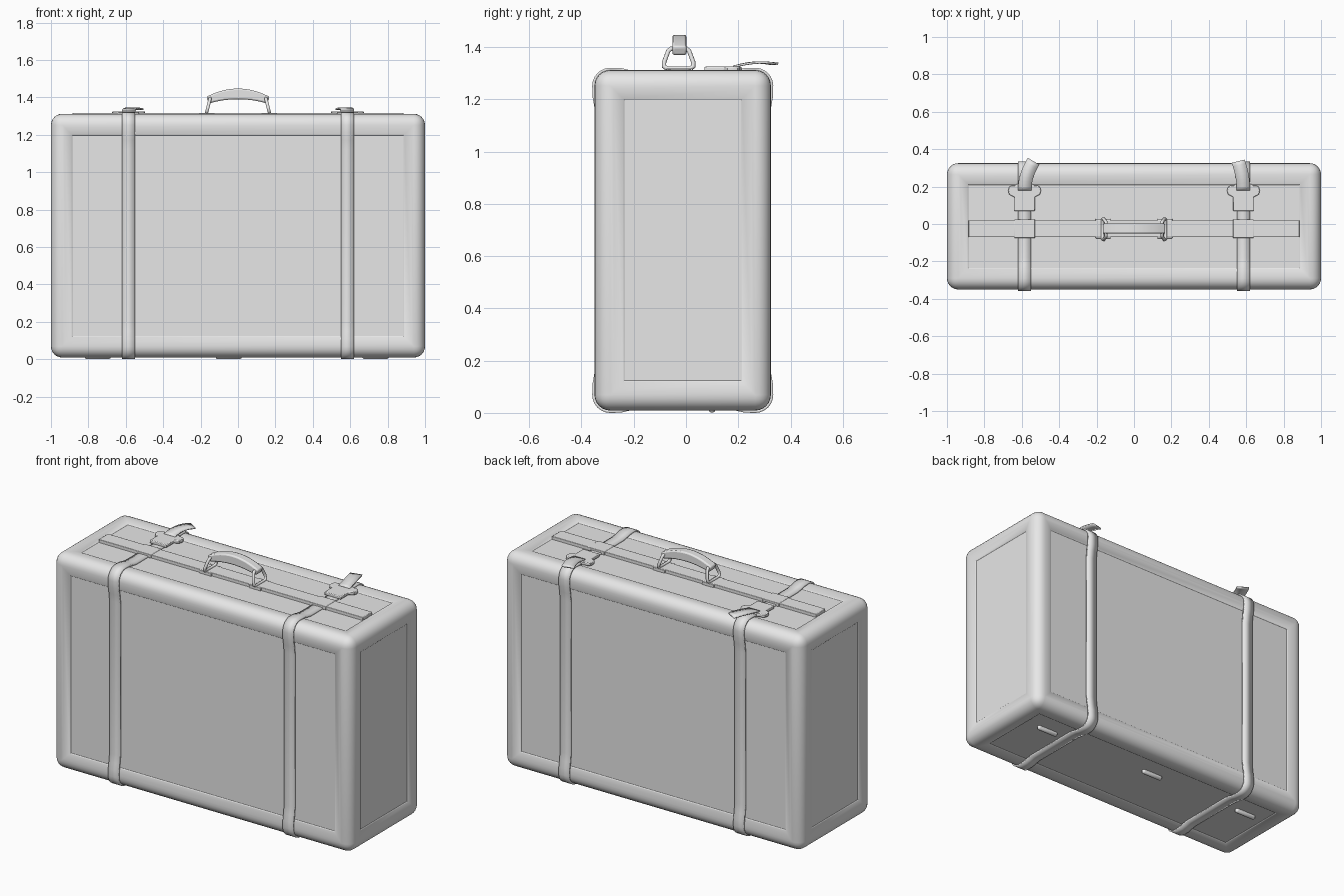
import bpy, bmesh, math
from mathutils import Vector

if "Cube" in bpy.data.objects:
    bpy.data.objects.remove(bpy.data.objects["Cube"], do_unlink=True)

GREY = (0.8, 0.8, 0.8, 1)
mat = bpy.data.materials.new("plain grey")
mat.use_nodes = True
mat.diffuse_color = GREY
mat.node_tree.nodes["Principled BSDF"].inputs["Base Color"].default_value = GREY

HX, HY, HZ = 1.0, 0.3375, 0.6515      # half sizes of the case
CY, CZ = -0.0125, 0.6605              # centre of the case
R = 0.06                              # corner radius
STRIP_Y = -0.025


def finish(ob, angle=35):
    """Apply the material and smooth shading."""
    ob.data.materials.clear()
    ob.data.materials.append(mat)
    bpy.ops.object.select_all(action="DESELECT")
    ob.select_set(True)
    bpy.context.view_layer.objects.active = ob
    bpy.ops.object.shade_smooth_by_angle(angle=math.radians(angle))
    return ob


def from_bmesh(name, bm):
    bmesh.ops.recalc_face_normals(bm, faces=bm.faces)
    mesh = bpy.data.meshes.new(name)
    bm.to_mesh(mesh)
    bm.free()
    ob = bpy.data.objects.new(name, mesh)
    bpy.context.collection.objects.link(ob)
    return ob


def soften(ob, width, segments=2):
    mod = ob.modifiers.new("soft edges", "BEVEL")
    mod.width, mod.segments = width, segments
    mod.limit_method, mod.angle_limit = "ANGLE", math.radians(50)


def box(name, loc, size, bevel=0.003):
    bm = bmesh.new()
    bmesh.ops.create_cube(bm, size=1)
    bmesh.ops.scale(bm, vec=size, verts=bm.verts)
    ob = from_bmesh(name, bm)
    ob.location = loc
    soften(ob, bevel)
    return finish(ob)


def prism(name, outline, thickness, loc, tilt=0, bevel=0.004):
    """Extrude a flat outline evenly to both sides."""
    bm = bmesh.new()
    face = bm.faces.new([bm.verts.new((x, y, -thickness / 2)) for x, y in outline])
    new = bmesh.ops.extrude_face_region(bm, geom=[face])["geom"]
    bmesh.ops.translate(bm, vec=(0, 0, thickness),
                        verts=[v for v in new if isinstance(v, bmesh.types.BMVert)])
    ob = from_bmesh(name, bm)
    ob.location, ob.rotation_euler = loc, (tilt, 0, 0)
    soften(ob, bevel)
    return finish(ob)


def ribbon(name, path, width, thickness, closed=False, turn=0):
    """Flat band along a path; its cross direction turns gradually."""
    bm = bmesh.new()
    rows = []
    for i, p in enumerate(path):
        a = turn * i / (len(path) - 1)
        side = Vector((math.cos(a), math.sin(a), 0)) * width / 2
        rows.append([bm.verts.new(Vector(p) - side), bm.verts.new(Vector(p) + side)])
    following = rows[1:] + (rows[:1] if closed else [])
    for (a, b), (c, d) in zip(rows, following):
        bm.faces.new((a, b, d, c))
    ob = from_bmesh(name, bm)
    mod = ob.modifiers.new("thickness", "SOLIDIFY")
    mod.thickness, mod.offset = thickness, 0
    return finish(ob)


# Case: rounded box with a padded roll around six sunken panels
bm = bmesh.new()
bmesh.ops.create_cube(bm, size=2)
bmesh.ops.scale(bm, vec=(HX, HY, HZ), verts=bm.verts)
bmesh.ops.bevel(bm, geom=bm.edges[:], offset=R, segments=6, profile=0.5, affect="EDGES")
panels = [f for f in bm.faces if f.calc_area() > 0.3]
for thickness, depth in ((0.02, 0), (0.05, -0.009), (0.008, -0.005), (0.008, 0)):
    bmesh.ops.inset_individual(bm, faces=panels, thickness=thickness, depth=depth)
case = from_bmesh("case", bm)
case.location = (0, CY, CZ)
finish(case)

# Strap path: one corner, mirrored into a closed loop
corner = [(HY - 0.17, HZ - 0.010), (HY - 0.13, HZ - 0.004), (HY - 0.10, HZ + 0.003)]
for i in range(7):
    a = math.radians(90 - 15 * i)
    corner.append((HY - R + (R + 0.004) * math.cos(a), HZ - R + (R + 0.004) * math.sin(a)))
corner += [(HY + 0.003, HZ - 0.10), (HY - 0.004, HZ - 0.14), (HY - 0.010, HZ - 0.19)]
loop = corner + [(y, -z) for y, z in reversed(corner)]
loop += [(-y, -z) for y, z in corner] + [(-y, z) for y, z in reversed(corner)]

# Buckle outline: plate with a rounded lug on each side
half = [(0.055, 0.07), (0.055, 0.145), (0.068, 0.15), (0.082, 0.158), (0.088, 0.178),
        (0.082, 0.198), (0.068, 0.206), (0.052, 0.206), (0.042, 0.213)]
buckle_outline = half + [(-x, y) for x, y in reversed(half)]

for label, x, lean, turn in (("right", -0.585, 0.048, -30), ("left", 0.585, -0.028, 14)):
    ribbon(label + "_strap", [(x, CY + y, CZ + z) for y, z in loop], 0.07, 0.01, closed=True)
    prism(label + "_buckle", buckle_outline, 0.02, (x, 0, 1.315))
    # Loose strap end, curling up and to one side
    tail = []
    for i in range(9):
        t = i / 8
        tail.append((x + lean * t * t, 0.18 + 0.155 * t,
                     1.325 + 0.016 * math.sin(math.pi * 0.75 * t)))
    ribbon(label + "_strap_end", tail, 0.072, 0.008, turn=math.radians(turn))
    box(label + "_strap_keeper", (x, STRIP_Y, 1.308), (0.11, 0.10, 0.022))

# Closing strip along the top
box("top_strip", (0, STRIP_Y, 1.305), (1.77, 0.09, 0.024))

# Feet under the case
for label, x in (("right", -0.75), ("middle", -0.05), ("left", 0.735)):
    box(label + "_foot", (x, 0.1, 0.016), (0.14, 0.025, 0.03), 0.01)

# Handle: arched grip, thicker in the middle
grip_top, grip_bottom = [], []
for i in range(17):
    t = -1 + i / 8
    grip_top.append((0.17 * t, 1.402 + 0.045 * (1 - t * t)))
    grip_bottom.append((0.155 * t, 1.368 + 0.022 * (1 - t * t)))
prism("handle_grip", grip_top + grip_bottom[::-1], 0.054, (0, STRIP_Y, 0),
      tilt=math.pi / 2, bevel=0.008)

# Handle rings, leaning inwards, and their base plates
ring = [(0.045, 1.318), (0.056, 1.326), (0.056, 1.342), (0.040, 1.385), (0.030, 1.394)]
ring += [(-y, z) for y, z in reversed(ring)]
for label, side in (("right", -1), ("left", 1)):
    curve = bpy.data.curves.new(label + "_handle_ring", "CURVE")
    curve.dimensions = "3D"
    curve.bevel_depth, curve.bevel_resolution = 0.009, 2
    spline = curve.splines.new("POLY")
    spline.points.add(len(ring) - 1)
    for point, (y, z) in zip(spline.points, ring):
        point.co = (side * (0.168 - 0.25 * (z - 1.318)), STRIP_Y - 0.003 + y, z, 1)
    spline.use_cyclic_u = True
    ob = bpy.data.objects.new(label + "_handle_ring", curve)
    bpy.context.collection.objects.link(ob)
    bpy.ops.object.select_all(action="DESELECT")
    ob.select_set(True)
    bpy.context.view_layer.objects.active = ob
    bpy.ops.object.convert(target="MESH")
    finish(bpy.context.object, 50)
    box(label + "_ring_plate", (side * 0.165, STRIP_Y, 1.306), (0.08, 0.105, 0.02))
